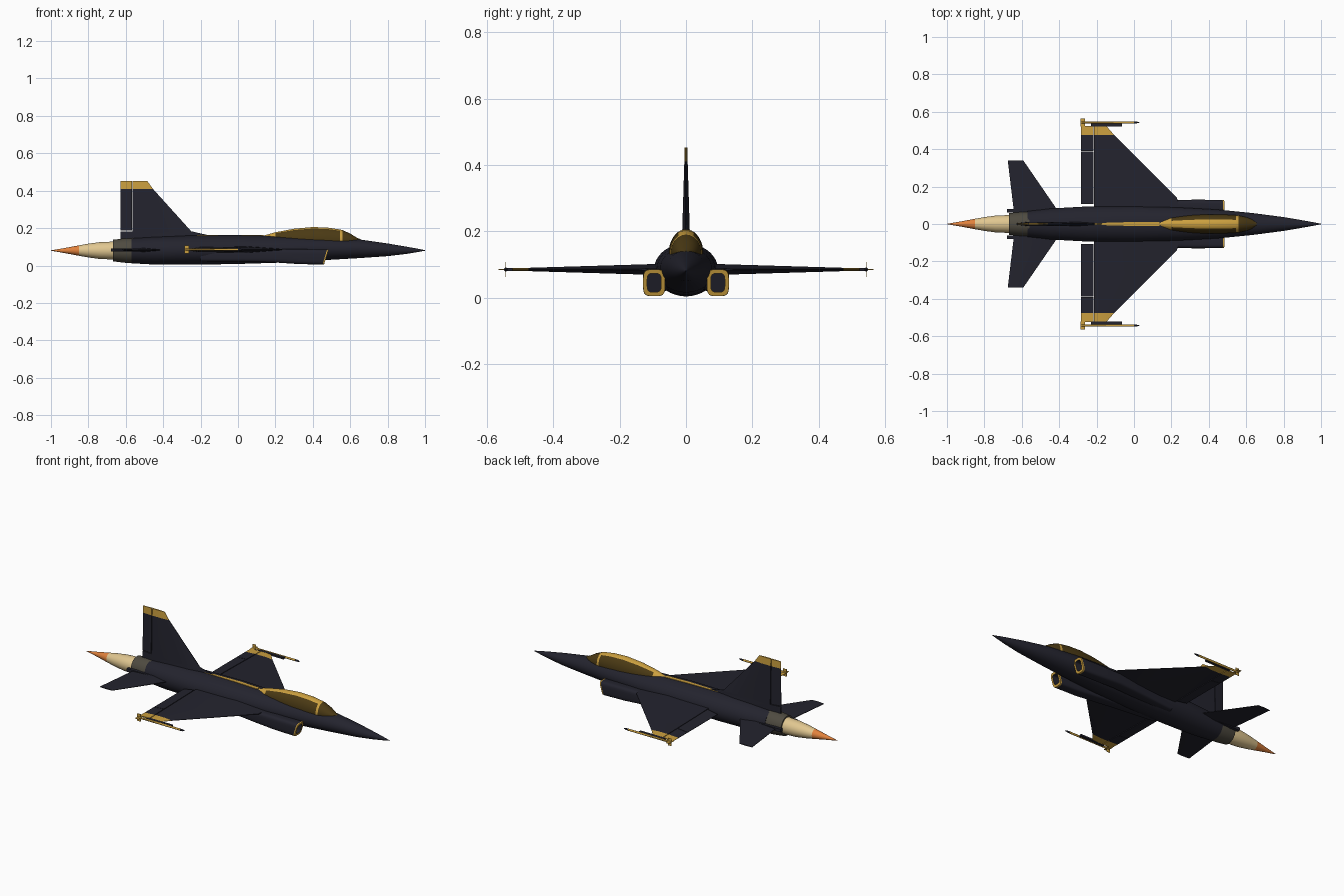
import bpy, bmesh, math

if "Cube" in bpy.data.objects:
    bpy.data.objects.remove(bpy.data.objects["Cube"])

# Colours
def mat(name, r, g, b):
    m = bpy.data.materials.new(name)
    m.diffuse_color = (r, g, b, 1)
    m.use_nodes = True
    m.node_tree.nodes["Principled BSDF"].inputs["Base Color"].default_value = m.diffuse_color
    return m

NAVY = mat("dark_navy", 0.017, 0.017, 0.027)
GOLD = mat("gold", 0.60, 0.35, 0.05)
AMBER = mat("dark_amber_glass", 0.07, 0.042, 0.007)
GREY = mat("nozzle_grey", 0.078, 0.070, 0.052)
CREAM = mat("flame_cream", 0.75, 0.57, 0.28)
ORANGE = mat("flame_orange", 0.75, 0.22, 0.045)


def finish(name, bm, mats):
    bmesh.ops.remove_doubles(bm, verts=bm.verts, dist=1e-5)
    bmesh.ops.recalc_face_normals(bm, faces=bm.faces)
    me = bpy.data.meshes.new(name)
    bm.to_mesh(me)
    bm.free()
    for m in mats:
        me.materials.append(m)
    ob = bpy.data.objects.new(name, me)
    bpy.context.collection.objects.link(ob)
    return ob


def skin(name, rings, mats, rule=None):
    """Bridge equal rings of points, cap both ends; rule(band, centre) picks a material."""
    bm = bmesh.new()
    vs = [[bm.verts.new(p) for p in r] for r in rings]
    n = len(rings[0])
    for i in range(len(vs) - 1):
        for j in range(n):
            k = (j + 1) % n
            f = bm.faces.new((vs[i][j], vs[i][k], vs[i + 1][k], vs[i + 1][j]))
            if rule:
                f.material_index = rule(i, f.calc_center_median())
    bm.faces.new(vs[0])
    f = bm.faces.new(vs[-1])
    if rule:
        f.material_index = rule(len(vs) - 2, f.calc_center_median())
    return finish(name, bm, mats)


def oval(x, cy, cz, ry, rz, n=32, power=2.0, slant=0.0):
    """Superellipse ring across the x axis."""
    pts = []
    for i in range(n):
        a = 2 * math.pi * (i + 0.5) / n
        c, s = math.cos(a), math.sin(a)
        y = math.copysign(abs(c) ** (2 / power), c) * ry
        z = math.copysign(abs(s) ** (2 / power), s) * rz
        pts.append((x + slant * z, cy + y, cz + z))
    return pts


def panel(name, sections, m, side=0, z=0.085):
    """Thin aerofoil; sections are (span, lead x, trail x, lead t, mid t, trail t).
    side=+-1 is a wing, side=0 an upright fin."""
    rings = []
    for s, xl, xt, tl, tm, tt in sections:
        xm = xl + (xt - xl) * 0.4
        prof = [(xl, tl), (xm, tm), (xt, tt), (xt, -tt), (xm, -tm), (xl, -tl)]
        rings.append([(x, side * s, z + t) if side else (x, t, s) for x, t in prof])
    return skin(name, rings, [m])


def box(name, x0, x1, y0, y1, z0, z1, m):
    return skin(name, [[(x, y0, z0), (x, y1, z0), (x, y1, z1), (x, y0, z1)] for x in (x0, x1)], [m])


# Fuselage: x, half width, top, bottom
body = [(1.0, .0015, .082, .079), (.95, .011, .092, .070), (.9, .02, .101, .062), (.8, .037, .118, .050),
        (.64, .058, .141, .039), (.45, .077, .152, .028), (.25, .088, .157, .016), (0, .096, .163, .008),
        (-.25, .094, .161, .004), (-.45, .083, .153, .005), (-.57, .070, .146, .012)]
skin("fuselage", [oval(x, 0, (t + b) / 2, w, (t - b) / 2, 40) for x, w, t, b in body], [NAVY])

# Engine nozzle and flame
skin("nozzle", [oval(x, 0, .08, r, r) for x, r in
     ((-.56, .067), (-.6, .066), (-.668, .058), (-.668, .05), (-.62, .045))], [GREY])
flame = [(-.62, .045), (-.67, .048), (-.74, .045), (-.8, .037), (-.85, .028), (-.93, .013), (-1, .001)]
skin("flame", [oval(x, 0, .08, r, r) for x, r in flame], [CREAM, ORANGE],
     lambda i, c: 1 if c.x < -.85 else 0)

# Canopy with gold spine strip and windscreen arch
can = [(.13, .016, .158), (.2, .036, .178), (.3, .047, .197), (.4, .052, .206), (.48, .051, .203),
       (.545, .047, .193), (.558, .046, .19), (.6, .037, .171), (.63, .025, .152), (.655, .008, .140)]
skin("canopy", [oval(x, 0, .135, w, t - .135, 32) for x, w, t in can], [AMBER, GOLD],
     lambda i, c: 1 if (i == 5 or (c.x < .55 and abs(c.y) < .022 and c.z > .14)) else 0)

# Dorsal stripe
skin("dorsal_stripe", [[(x, -w, z - .008), (x, w, z - .008), (x, w, z), (x, -w, z)] for x, w, z in
     ((.135, .012, .162), (0, .011, .1645), (-.24, .004, .163))], [GOLD])

# Upright fin, rudder and gold fin tip
panel("tail_fin", [(.14, -.13, -.563, .001, .012, .011), (.165, -.17, -.563, .001, .012, .011),
                   (.183, -.25, -.563, .002, .012, .010), (.41, -.455, -.563, .001, .005, .005)], NAVY)
panel("fin_tip", [(.41, -.455, -.563, .001, .005, .005), (.452, -.485, -.563, .001, .004, .004)], GOLD)
panel("fin_root", [(.12, -.55, -.628, .01, .01, .004), (.183, -.55, -.628, .01, .009, .003)], NAVY)
panel("rudder", [(.187, -.567, -.628, .01, .008, .002), (.41, -.567, -.628, .005, .004, .001)], NAVY)
panel("rudder_tip", [(.41, -.567, -.628, .005, .004, .001), (.452, -.567, -.628, .004, .003, .001)], GOLD)

for side, tag in ((1, "left"), (-1, "right")):
    # Air intakes: recessed mouth, gold lip, duct fading into the belly
    duct = [(.41, .096, .045, .021, .028), (.472, .096, .045, .021, .028), (.472, .096, .045, .033, .040),
            (.464, .096, .045, .0335, .0405), (.32, .096, .048, .034, .040), (.2, .092, .052, .036, .036),
            (.05, .078, .052, .034, .032), (-.2, .06, .05, .025, .028)]
    skin("intake_" + tag, [oval(x, side * cy, cz, ry, rz, 24, 4, .3 if x > .4 else 0)
         for x, cy, cz, ry, rz in duct], [NAVY, GOLD], lambda i, c: 1 if i in (1, 2) else 0)

    # Main wing, gold tip and trailing flaps separated by narrow gaps
    panel("wing_" + tag, [(.05, .25, -.213, .004, .018, .014), (.14, .23, -.213, .002, .015, .011),
                          (.475, -.105, -.213, .001, .005, .005)], NAVY, side)
    panel("wing_tip_" + tag, [(.475, -.105, -.213, .001, .005, .005),
                              (.524, -.148, -.213, .001, .004, .004)], GOLD, side)
    panel("flap_" + tag, [(.106, -.217, -.283, .012, .008, .001), (.388, -.217, -.283, .007, .005, .001)], NAVY, side)
    panel("aileron_" + tag, [(.391, -.217, -.283, .007, .005, .001), (.475, -.217, -.283, .005, .003, .001)], NAVY, side)
    panel("aileron_tip_" + tag, [(.475, -.217, -.283, .005, .003, .001),
                                 (.524, -.217, -.283, .004, .003, .001)], GOLD, side)

    # Tailplane and its fairing beside the nozzle
    panel("tailplane_" + tag, [(.05, -.40, -.64, .002, .011, .002), (.09, -.42, -.645, .002, .01, .002),
                               (.34, -.592, -.675, .001, .003, .001)], NAVY, side, .083)
    box("tail_fairing_" + tag, -.68, -.5, side * .062, side * .080, .074, .092, NAVY)

    # Wing-tip rail and missile with cross fins
    y = side * .543
    box("rail_" + tag, -.23, -.065, side * .522, side * .538, .080, .090, NAVY)
    skin("missile_" + tag, [oval(x, y, .085, r, r, 12) for x, r in
         ((-.28, .006), (0, .006), (.015, .005), (.03, .001))], [GOLD, NAVY],
         lambda i, c: 1 if i > 0 else 0)
    box("missile_flat_fin_" + tag, -.285, -.262, y - .022, y + .022, .084, .086, GOLD)
    box("missile_upright_fin_" + tag, -.285, -.262, y - .001, y + .001, .063, .107, GOLD)

# Smooth shading with sharp edges kept
for ob in bpy.data.objects:
    ob.select_set(True)
    bpy.context.view_layer.objects.active = ob
bpy.ops.object.shade_smooth_by_angle(angle=math.radians(30))
